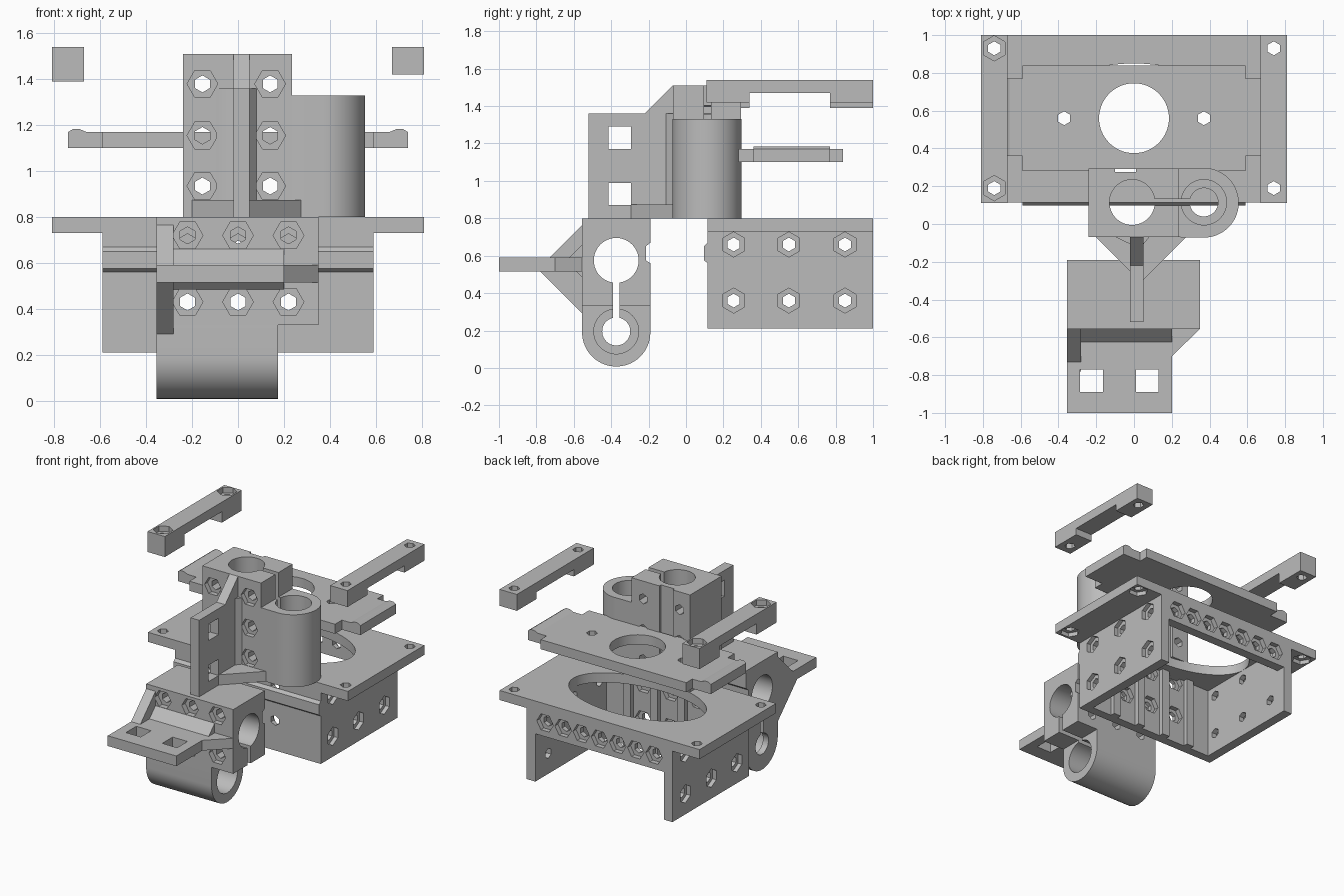
import bpy, bmesh
from math import sin, cos, pi

if "Cube" in bpy.data.objects:
    bpy.data.objects.remove(bpy.data.objects["Cube"])

GREY = (0.5, 0.5, 0.5, 1)
mat = bpy.data.materials.new("plain grey")
mat.use_nodes = True
mat.diffuse_color = GREY
mat.node_tree.nodes["Principled BSDF"].inputs["Base Color"].default_value = GREY
parts, cutters = [], []


def arc(cx, cy, r, n=48, start=0.0, sweep=2 * pi, ry=None):
    steps = n if sweep >= 2 * pi else n - 1
    return [(cx + r * cos(start + sweep * i / steps),
             cy + (ry or r) * sin(start + sweep * i / steps)) for i in range(n)]


def rect(a0, a1, b0, b1):
    return [(a0, b0), (a1, b0), (a1, b1), (a0, b1)]


def prism(name, pts, axis, lo, hi):
    """Extrude a flat outline along an axis; outline uses the other two axes in order."""
    place = {"x": lambda a, b, t: (t, a, b),
             "y": lambda a, b, t: (a, t, b),
             "z": lambda a, b, t: (a, b, t)}[axis]
    bm = bmesh.new()
    rings = [[bm.verts.new(place(a, b, t)) for a, b in pts] for t in (lo, hi)]
    bm.faces.new(rings[0])
    bm.faces.new(rings[1])
    for i in range(len(pts)):
        j = (i + 1) % len(pts)
        bm.faces.new((rings[0][i], rings[0][j], rings[1][j], rings[1][i]))
    bmesh.ops.recalc_face_normals(bm, faces=bm.faces)
    me = bpy.data.meshes.new(name)
    bm.to_mesh(me)
    bm.free()
    me.materials.append(mat)
    ob = bpy.data.objects.new(name, me)
    bpy.context.collection.objects.link(ob)
    parts.append(ob)
    return ob


def cut(target, pts, axis, lo, hi):
    c = prism("cutter", pts, axis, lo, hi)
    parts.remove(c)
    cutters.append(c)
    c.hide_render = True
    m = target.modifiers.new("cut", "BOOLEAN")
    m.operation, m.solver, m.object = "DIFFERENCE", "EXACT", c


def bolt(target, a, b, axis, lo, hi, pocket=None, turn=0.0):
    """Six-sided through hole with an optional nut pocket (lo, hi)."""
    cut(target, arc(a, b, 0.037, 6, pi / 2), axis, lo, hi)
    if pocket:
        cut(target, arc(a, b, 0.067, 6, turn), axis, *pocket)


# Carriage: open box under a wide top plate
F, B = 0.115, 1.0
top = prism("carriage_top", rect(-0.81, 0.81, F, B), "z", 0.73, 0.8)
cut(top, arc(0, 0.56, 0.52, 64, ry=0.29), "z", 0.6, 0.9)
for x in (-0.74, 0.74):
    for y in (0.19, 0.93):
        bolt(top, x, y, "z", 0.6, 0.9, (0.6, 0.76))
for side, s in (("left", 1), ("right", -1)):
    wall = prism("carriage_wall_" + side, rect(F, B, 0.21, 0.73), "x",
                 min(s * 0.52, s * 0.59), max(s * 0.52, s * 0.59))
    for y in (0.255, 0.55, 0.85):
        for z in (0.36, 0.66):
            bolt(wall, y, z, "x", s * 0.4, s * 0.7, (s * 0.56, s * 0.7), pi / 2)

front = prism("carriage_front", rect(-0.52, 0.52, 0.21, 0.73), "y", F, 0.18)
tongue = prism("carriage_tongue", [(F, 0.56), (0.097, 0.575), (0.097, 0.65), (F, 0.67)],
               "x", -0.59, 0.59)
for x in (-0.22, 0, 0.22):
    for z in (0.43, 0.69):
        bolt(front, x, z, "y", 0, 0.3, (0.145, 0.3))
for i, x in enumerate((-0.33, -0.11, 0.11, 0.33)):
    prism(f"front_rib_{i + 1}", rect(x - 0.03, x + 0.03, 0.21, 0.73), "y", 0.18, 0.215)

strip = prism("carriage_back_strip", rect(-0.52, 0.52, 0.56, 0.73), "y", 0.93, B)
for i in range(7):
    bolt(strip, -0.44 + i * 0.147, 0.66, "y", 0.8, 1.1, (0.965, 1.1))

# Floating tool plate with side tabs
half = [(0.59, 0.28), (0.59, 0.36), (0.74, 0.36), (0.74, 0.77), (0.59, 0.77), (0.59, 0.84)]
plate = prism("tool_plate", half + [(-x, y) for x, y in reversed(half)], "z", 1.10, 1.17)
cut(plate, arc(0, 0.56, 0.185, 64), "z", 1, 1.3)
cut(plate, rect(-0.1, 0.01, 0.2, 0.29), "z", 1, 1.3)
for x in (-0.37, 0.37):
    bolt(plate, x, 0.56, "z", 1, 1.3)
for side, s in (("left", 1), ("right", -1)):
    prism("tab_ridge_" + side, [(s * 0.66, 1.17), (s * 0.69, 1.183),
                                (s * 0.72, 1.183), (s * 0.74, 1.17)], "y", 0.36, 0.77)

# Hold-down bars above the plate
for side, s, foot in (("left", 1, 1.42), ("right", -1, 1.39)):
    outline = [(0.11, foot), (0.34, foot), (0.34, 1.47), (0.77, 1.47),
               (0.77, foot), (1.0, foot), (1.0, 1.54), (0.11, 1.54)]
    bar = prism("hold_down_bar_" + side, outline, "x", min(s * 0.67, s * 0.81),
                max(s * 0.67, s * 0.81))
    for y in (0.19, 0.93):
        bolt(bar, s * 0.74, y, "z", 1.3, 1.6, (1.5, 1.6) if s < 0 else None, pi / 2)

# Lower clamp: grooved block, rounded lug and split
CY = -0.373
block = prism("lower_clamp_block",
              [(-0.555, 0.33), (-0.19, 0.33), (-0.19, 0.56), (-0.215, 0.575),
               (-0.215, 0.65), (-0.19, 0.67), (-0.19, 0.8), (-0.555, 0.8)], "x", -0.355, 0.35)
lug = prism("lower_clamp_lug",
            [(-0.19, 0.33), (-0.555, 0.33)] + arc(CY, 0.19, 0.1825, 32, pi, pi),
            "x", -0.355, 0.175)
cut(block, arc(CY, 0.575, 0.12), "x", -0.5, 0.5)
cut(lug, arc(CY, 0.195, 0.12), "x", -0.31, 0.5)
cut(lug, arc(CY, 0.195, 0.075), "x", -0.5, 0.5)
for ob in (block, lug):
    cut(ob, rect(CY - 0.018, CY + 0.018, 0.22, 0.5), "x", -0.5, 0.5)
for x in (-0.22, 0, 0.22):
    for z in (0.43, 0.72):
        bolt(block, x, z, "y", -0.7, 0, (-0.7, -0.515))

# Front shelf with square holes, fillets and a side gusset
shelf = prism("front_shelf", [(-0.355, -1), (0.2, -1), (0.2, -0.7), (0.35, -0.555),
                              (-0.355, -0.555)], "z", 0.515, 0.59)
for x in (-0.225, 0.07):
    cut(shelf, rect(x - 0.06, x + 0.06, -0.89, -0.77), "z", 0.4, 0.7)
prism("shelf_fillet_top", [(-0.555, 0.59), (-0.625, 0.59), (-0.555, 0.66)], "x", -0.28, 0.2)
prism("shelf_fillet_bottom", [(-0.555, 0.515), (-0.585, 0.515), (-0.555, 0.485)],
      "x", -0.28, 0.2)
prism("shelf_gusset_top", [(-0.555, 0.59), (-0.73, 0.59), (-0.555, 0.765)],
      "x", -0.355, -0.28)
prism("shelf_gusset_bottom", [(-0.555, 0.515), (-0.78, 0.515), (-0.555, 0.29)],
      "x", -0.355, -0.28)

# Upper clamp: tall block with rod bore and a bearing sleeve beside it
UY, Y0, Y1 = 0.115, -0.07, 0.295
tall = prism("upper_clamp_block", rect(-0.24, 0.235, Y0, Y1), "z", 0.8, 1.51)
sleeve = prism("upper_clamp_sleeve", [(0.235, Y1), (0.235, Y0)]
               + arc(0.37, (Y0 + Y1) / 2, (Y1 - Y0) / 2 + 0.002, 32, -pi / 2, pi), "z", 0.8, 1.33)
cut(tall, arc(-0.01, UY, 0.12), "z", 0.7, 1.6)
cut(tall, rect(-0.1, 0.01, 0.275, 0.4), "z", 0.7, 1.6)
cut(sleeve, arc(0.37, UY, 0.12), "z", 0.85, 1.6)
cut(sleeve, arc(0.37, UY, 0.075), "z", 0.7, 1.6)
for ob in (tall, sleeve):
    cut(ob, rect(0.08, 0.32, UY - 0.018, UY + 0.018), "z", 0.7, 1.6)
for x in (-0.155, 0.14):
    for z in (0.935, 1.155, 1.38):
        bolt(tall, x, z, "y", -0.2, 0.4, (-0.2, -0.035))

# Upright fin with square holes and its gussets
fin = prism("upright_fin", [(-0.52, 0.8), (Y0, 0.8), (Y0, 1.51), (-0.22, 1.36), (-0.52, 1.36)],
            "x", -0.02, 0.05)
for z in (0.93, 1.23):
    cut(fin, rect(-0.415, -0.295, z - 0.06, z + 0.06), "x", -0.2, 0.2)
prism("fin_fillet", [(-0.095, Y0), (0.08, Y0), (0.05, -0.107), (-0.02, -0.107)],
      "z", 0.87, 1.36)
prism("fin_foot_right", [(-0.2, Y0), (-0.02, Y0), (-0.02, -0.25)], "z", 0.8, 0.875)
prism("fin_foot_left", [(0.05, Y0), (0.275, Y0), (0.05, -0.295)], "z", 0.8, 0.875)

# Bake the cuts, drop the cutters, smooth the round walls
deps = bpy.context.evaluated_depsgraph_get()
baked = [(ob, bpy.data.meshes.new_from_object(ob.evaluated_get(deps))) for ob in parts]
for ob, me in baked:
    ob.modifiers.clear()
    ob.data = me
    me.shade_smooth()
    me.set_sharp_from_angle(angle=0.5)
for c in cutters:
    bpy.data.objects.remove(c)
